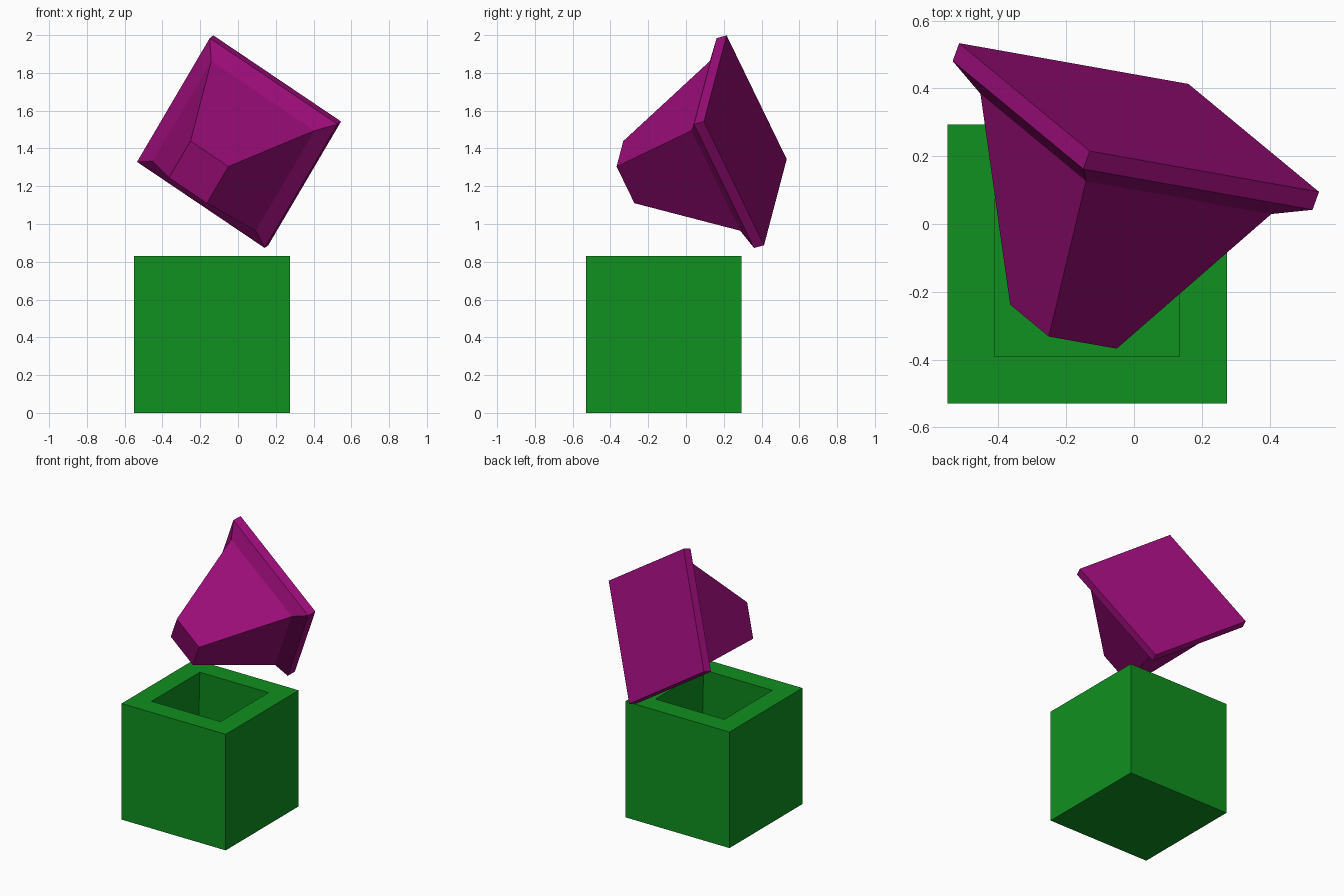
import bpy, bmesh
from mathutils import Matrix, Vector

if "Cube" in bpy.data.objects:
    bpy.data.objects.remove(bpy.data.objects["Cube"])


def square_loft(name, rings, matrix, color):
    """Closed solid through square rings given as (half_width, height)."""
    bm = bmesh.new()
    loops = [[bm.verts.new((x * h, y * h, z)) for x, y in ((-1, -1), (1, -1), (1, 1), (-1, 1))]
             for h, z in rings]
    for low, high in zip(loops, loops[1:]):
        for i in range(4):
            j = (i + 1) % 4
            bm.faces.new((low[i], low[j], high[j], high[i]))
    bm.faces.new(loops[0][::-1])
    bm.faces.new(loops[-1])
    bmesh.ops.recalc_face_normals(bm, faces=bm.faces)
    mesh = bpy.data.meshes.new(name)
    bm.to_mesh(mesh)
    bm.free()
    obj = bpy.data.objects.new(name, mesh)
    obj.matrix_world = matrix
    bpy.context.collection.objects.link(obj)
    mat = bpy.data.materials.new(name + "_color")
    mat.diffuse_color = (*color, 1)
    mat.use_nodes = True
    mat.node_tree.nodes["Principled BSDF"].inputs["Base Color"].default_value = mat.diffuse_color
    mesh.materials.append(mat)
    return obj


# Open box: outer wall, rim, then cavity wall down to the inner floor
square_loft("open_box",
            [(0.412, 0), (0.412, 0.83), (0.272, 0.83), (0.322, 0.14)],
            Matrix.Translation((-0.138, -0.118, 0)), (0.005, 0.28, 0.014))

# Tilted lid: square plate, bevelled shoulder, tapered plug
plate_center = Vector((0.015, 0.314, 1.443))
plug_dir = Vector((-0.330, -0.912, -0.249)).normalized()
side = Vector((0.675, -0.12, -0.455))
side = (side - side.project(plug_dir)).normalized()
tilt = Matrix((side, plug_dir.cross(side), plug_dir)).transposed().to_4x4()
square_loft("tapered_lid",
            [(0.412, 0), (0.412, 0.058), (0.333, 0.118), (0.122, 0.677)],
            Matrix.Translation(plate_center) @ tilt, (0.33, 0.004, 0.19))
